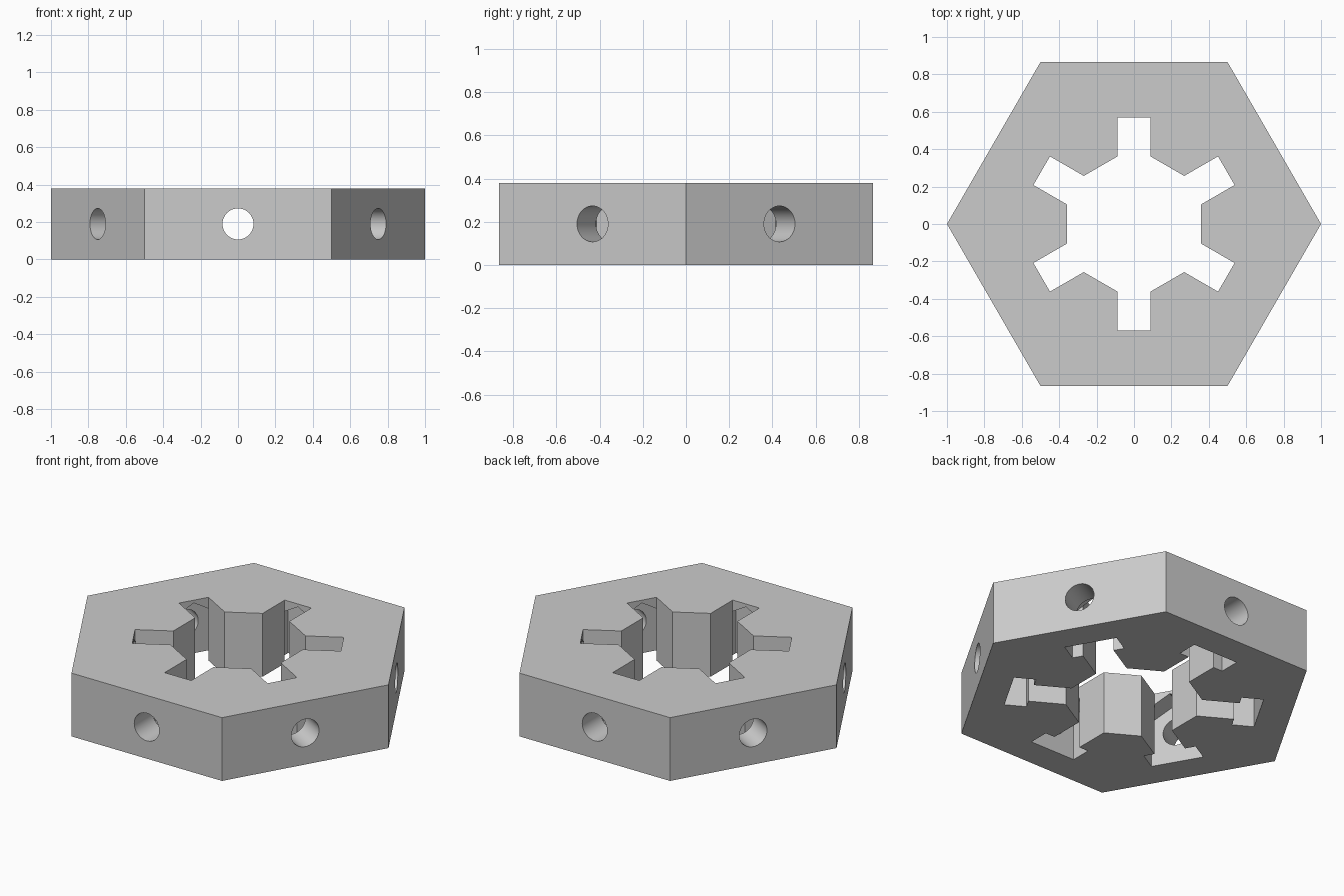
import bpy
import bmesh
import math
from mathutils import Matrix, Vector

default = bpy.data.objects.get("Cube")
if default:
    bpy.data.objects.remove(default, do_unlink=True)

HEIGHT, MID = 0.38, 0.19
SLOT_HALF, SLOT_END = 0.0885, 0.57
POCKET_HALF, POCKET_END = 0.15, 0.69
HOLE_R, HUB_APOTHEM = 0.083, 0.357

grey = bpy.data.materials.new("plain grey")
grey.use_nodes = True
grey.diffuse_color = (0.6, 0.6, 0.6, 1)
grey.node_tree.nodes["Principled BSDF"].inputs["Base Color"].default_value = (0.6, 0.6, 0.6, 1)


def prism(name, points, sweep, turn=0.0):
    """Extrude a closed outline along sweep, then turn it about z."""
    bm = bmesh.new()
    face = bm.faces.new([bm.verts.new(p) for p in points])
    ext = bmesh.ops.extrude_face_region(bm, geom=[face])
    moved = [v for v in ext["geom"] if isinstance(v, bmesh.types.BMVert)]
    bmesh.ops.translate(bm, verts=moved, vec=Vector(sweep))
    bmesh.ops.recalc_face_normals(bm, faces=bm.faces[:])
    bm.transform(Matrix.Rotation(turn, 4, "Z"))
    mesh = bpy.data.meshes.new(name)
    bm.to_mesh(mesh)
    bm.free()
    mesh.materials.append(grey)
    obj = bpy.data.objects.new(name, mesh)
    bpy.context.collection.objects.link(obj)
    return obj


def ring(radius, sides, start, place):
    angles = [start + math.tau * i / sides for i in range(sides)]
    return [place(radius * math.cos(a), radius * math.sin(a)) for a in angles]


# Hexagonal body and central hexagonal opening
body = prism("hex_body", ring(1, 6, 0, lambda x, y: (x, y, 0)), (0, 0, HEIGHT))
hub_radius = HUB_APOTHEM / math.cos(math.pi / 6)
cutters = [prism("centre_cutter", ring(hub_radius, 6, math.pi / 6,
                                       lambda x, y: (x, y, -0.1)), (0, 0, 0.6))]

# Radial slot, nut pocket and bolt hole behind each flat side
s, p = SLOT_HALF, POCKET_HALF
slope = p / math.sqrt(3)
for i in range(6):
    turn = math.tau * (i + 0.5) / 6
    slot = [(0.2, -s, -0.1), (SLOT_END, -s, -0.1), (SLOT_END, s, -0.1), (0.2, s, -0.1)]
    cutters.append(prism("slot_cutter", slot, (0, 0, 0.6), turn))
    start = SLOT_END - 0.002
    pocket = [(start, -p, -0.1), (start, p, -0.1), (start, p, MID + slope),
              (start, 0, MID + 2 * slope), (start, -p, MID + slope)]
    cutters.append(prism("nut_pocket_cutter", pocket, (POCKET_END - start, 0, 0), turn))
    hole = ring(HOLE_R, 48, 0, lambda y, z: (0.63, y, z + MID))
    cutters.append(prism("bolt_hole_cutter", hole, (0.4, 0, 0), turn))

bpy.context.view_layer.objects.active = body
body.select_set(True)
for cutter in cutters:
    cut = body.modifiers.new("cut", "BOOLEAN")
    cut.operation = "DIFFERENCE"
    cut.solver = "EXACT"
    cut.object = cutter
    bpy.ops.object.modifier_apply(modifier=cut.name)
    bpy.data.objects.remove(cutter, do_unlink=True)

# Smooth bolt holes with crisp edges elsewhere
bpy.ops.object.select_all(action="DESELECT")
body.select_set(True)
bpy.ops.object.shade_smooth_by_angle(angle=math.radians(25))
